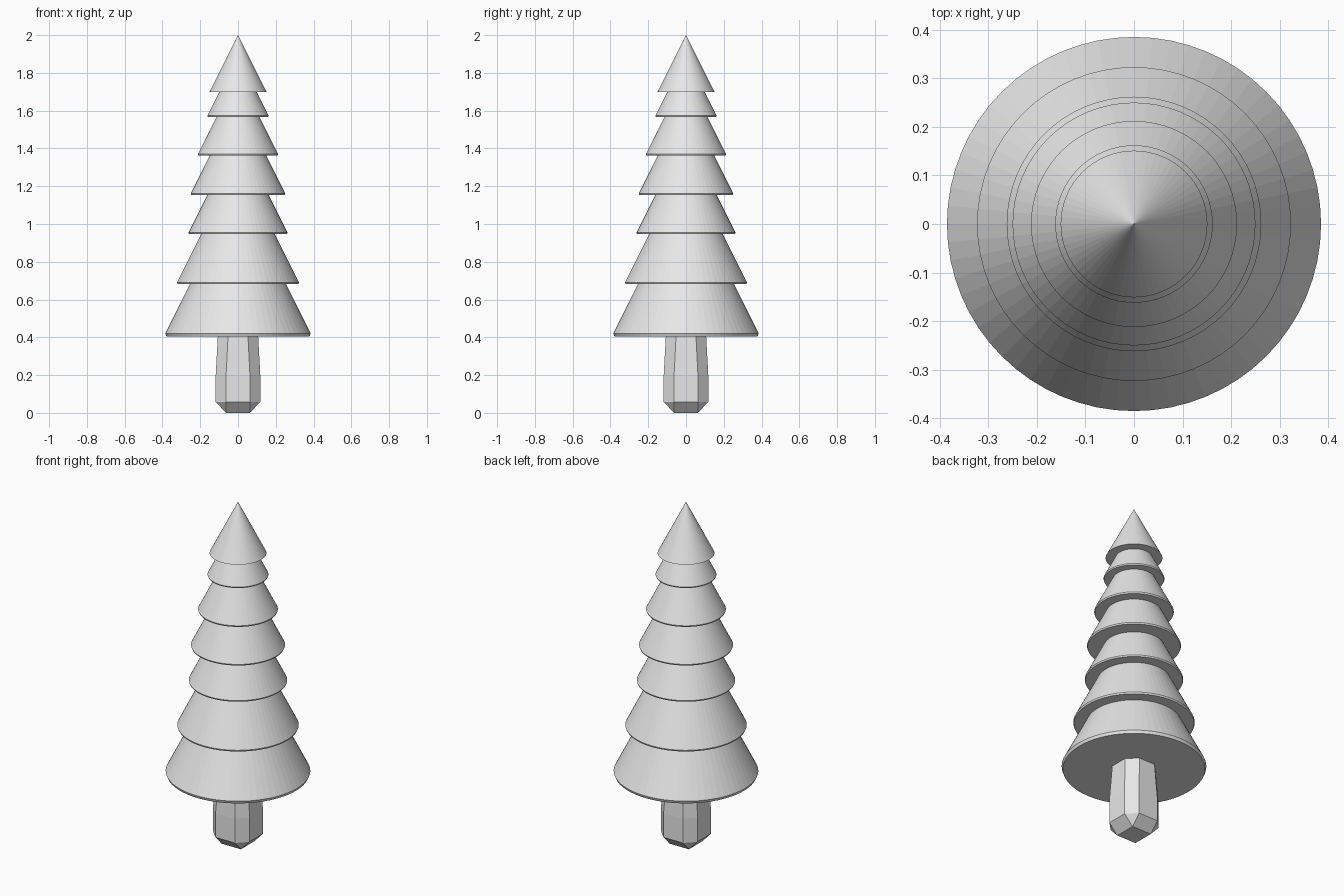
import bpy
import bmesh
from math import cos, sin, tau

old = bpy.data.objects.get("Cube")
if old:
    bpy.data.objects.remove(old, do_unlink=True)

grey = bpy.data.materials.new("plain_grey")
grey.use_nodes = True
colour = (0.8, 0.8, 0.8, 1)
grey.diffuse_color = colour
grey.node_tree.nodes["Principled BSDF"].inputs["Base Color"].default_value = colour

SIDES = 64
SLOPE = 0.5


def circle(r, z):
    return [(r * cos(tau * i / SIDES), r * sin(tau * i / SIDES), z) for i in range(SIDES)]


def loft(name, rings):
    """Skin a stack of equal rings and cap both ends; flat shaded."""
    bm = bmesh.new()
    loops = [[bm.verts.new(p) for p in ring] for ring in rings]
    n = len(loops[0])
    for low, high in zip(loops, loops[1:]):
        for i in range(n):
            j = (i + 1) % n
            bm.faces.new((low[i], low[j], high[j], high[i]))
    bm.faces.new(loops[0][::-1])
    bm.faces.new(loops[-1])
    bmesh.ops.remove_doubles(bm, verts=bm.verts, dist=0.0001)
    bmesh.ops.recalc_face_normals(bm, faces=bm.faces)
    mesh = bpy.data.meshes.new(name)
    bm.to_mesh(mesh)
    bm.free()
    mesh.materials.append(grey)
    obj = bpy.data.objects.new(name, mesh)
    bpy.context.collection.objects.link(obj)
    return obj


# Branch tiers, bottom to top: rim radius, base height, rim thickness
tiers = [(0.385, 0.405, 0.016), (0.323, 0.682, 0.009), (0.262, 0.946, 0.008),
         (0.25, 1.153, 0.008), (0.212, 1.362, 0.008), (0.162, 1.567, 0.007)]
tops = [t[1] for t in tiers[1:]] + [1.70]
for k, ((r, z, rim), top) in enumerate(zip(tiers, tops)):
    top += 0.03
    loft(f"branch_tier_{k + 1}", [circle(r - rim * 0.4, z), circle(r, z + rim),
                                  circle(r - (top - z - rim) * SLOPE, top)])

# Pointed top
loft("tree_top", [circle(0.151, 1.70), circle(0.00001, 2.0)])


# Trunk: a block with chamfered edges that narrows upward
def octagon(a, b, z):
    return [(a, -b, z), (a, b, z), (b, a, z), (-b, a, z),
            (-a, b, z), (-a, -b, z), (-b, -a, z), (b, -a, z)]


loft("trunk", [octagon(0.063, 0.063, 0), octagon(0.118, 0.063, 0.058),
               octagon(0.118, 0.063, 0.2), octagon(0.106, 0.052, 0.42)])
